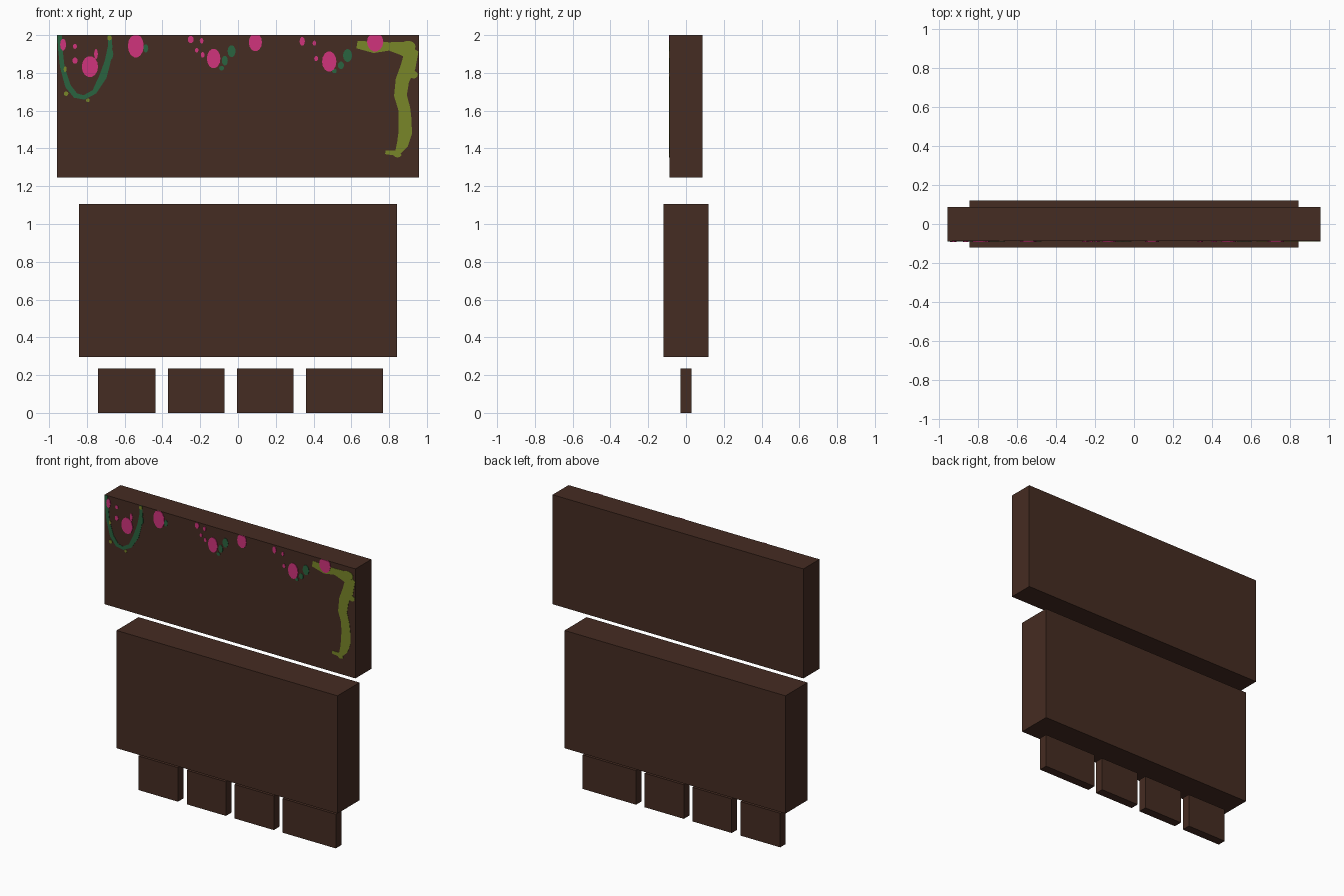
import bpy, bmesh, math
from mathutils import Vector


def material(name, rgb):
    m = bpy.data.materials.new(name)
    m.diffuse_color = (*rgb, 1)
    return m


WOOD = material("dark_wood", (0.060, 0.025, 0.016))
PINK = material("petal_pink", (0.63, 0.034, 0.20))
GREEN = material("leaf_green", (0.023, 0.125, 0.050))
OLIVE = material("vine_olive", (0.19, 0.24, 0.022))

HALF_W, TOP, FACE_Y = 0.957, 2.0, -0.087


def finish(name, bm, mat):
    bmesh.ops.recalc_face_normals(bm, faces=bm.faces)
    me = bpy.data.meshes.new(name)
    bm.to_mesh(me)
    bm.free()
    me.materials.append(mat)
    ob = bpy.data.objects.new(name, me)
    bpy.context.collection.objects.link(ob)
    return ob


def board(name, x0, x1, half_y, z0, z1):
    bm = bmesh.new()
    bmesh.ops.create_cube(bm, size=1)
    for v in bm.verts:
        v.co = ((x0 + x1) / 2 + v.co.x * (x1 - x0), v.co.y * 2 * half_y,
                (z0 + z1) / 2 + v.co.z * (z1 - z0))
    return finish(name, bm, WOOD)


def plate(name, polys, mat, lift):
    """Thin plates on the sign face, trimmed to the board's edges."""
    bm = bmesh.new()
    for poly in polys:
        pts = []
        for x, z in poly:
            p = (max(-HALF_W, min(HALF_W, x)), min(TOP, z))
            if p not in pts:
                pts.append(p)
        front = [bm.verts.new((x, FACE_Y - lift, z)) for x, z in pts]
        back = [bm.verts.new((x, FACE_Y, z)) for x, z in pts]
        bm.faces.new(front)
        bm.faces.new(back[::-1])
        n = len(pts)
        for i in range(n):
            j = (i + 1) % n
            bm.faces.new((front[j], front[i], back[i], back[j]))
    return finish(name, bm, mat)


def oval(x, z, rx, rz, n=14):
    return [(x + rx * math.cos(2 * math.pi * i / n),
             z + rz * math.sin(2 * math.pi * i / n)) for i in range(n)]


def ribbon(path):
    """Quads along a path of (x, z, half width)."""
    sides = []
    for i, (x, z, w) in enumerate(path):
        a, b = path[max(i - 1, 0)], path[min(i + 1, len(path) - 1)]
        d = Vector((b[0] - a[0], b[1] - a[1])).normalized()
        sides.append(((x - d.y * w, z + d.x * w), (x + d.y * w, z - d.x * w)))
    return [(p[0], p[1], q[1], q[0]) for p, q in zip(sides, sides[1:])]


# Hanging sign boards
board("top_board", -HALF_W, HALF_W, 0.087, 1.245, TOP)
board("middle_board", -0.843, 0.843, 0.12, 0.295, 1.107)
for i, (a, b) in enumerate([(-0.74, -0.437), (-0.37, -0.071),
                            (-0.005, 0.294), (0.36, 0.767)]):
    board(f"bottom_tag_{i + 1}", a, b, 0.03, 0, 0.235)

# Painted green loop at the left corner
loop = [(-.945, 2, .012), (-.94, 1.92, .012), (-.93, 1.83, .012), (-.90, 1.73, .015),
        (-.86, 1.68, .014), (-.815, 1.67, .012), (-.76, 1.70, .013), (-.715, 1.78, .020),
        (-.69, 1.86, .016), (-.677, 1.94, .012), (-.68, 2, .010)]
plate("green_vine_loop", ribbon(loop), GREEN, 0.002)

# Painted olive vine at the right corner
vine = [(.63, 1.95, .020), (.72, 1.935, .030), (.80, 1.94, .022), (.87, 1.93, .036),
        (.915, 1.90, .042), (.90, 1.83, .040), (.87, 1.76, .036), (.86, 1.68, .034),
        (.88, 1.61, .032), (.885, 1.55, .034), (.885, 1.48, .036), (.87, 1.42, .030),
        (.84, 1.375, .016), (.78, 1.38, .010)]
plate("olive_vine", ribbon(vine), OLIVE, 0.002)
buds = [(-.91, 1.69, .012, .012), (-.795, 1.655, .01, .01), (-.915, 1.82, .008, .015),
        (-.68, 1.985, .012, .013), (.93, 1.79, .022, .02), (.90, 1.94, .04, .03),
        (.845, 1.365, .02, .012)]
plate("olive_buds", [oval(*b) for b in buds], OLIVE, 0.003)

# Leaves
leaves = [(-.07, 1.865, .016, .026), (-.034, 1.915, .021, .032), (-.087, 1.825, .013, .012),
          (-.488, 1.93, .013, .022), (.58, 1.892, .024, .034), (.545, 1.84, .016, .02),
          (.51, 1.81, .013, .012), (-.675, 1.90, .015, .03)]
plate("leaves", [oval(*b) for b in leaves], GREEN, 0.003)

# Blossoms and small petals
blossoms = [(-.784, 1.833, .043, .056), (-.541, 1.943, .042, .062), (-.129, 1.876, .036, .052),
            (.092, 1.962, .035, .048), (.483, 1.86, .038, .054), (.726, 1.965, .043, .052)]
plate("blossoms", [oval(*b) for b in blossoms], PINK, 0.004)
petals = [(-.926, 1.95, .016, .032), (-.863, 1.94, .011, .013), (-.863, 1.865, .014, .017),
          (-.752, 1.90, .010, .027), (-.25, 1.977, .016, .020), (-.193, 1.97, .010, .015),
          (-.219, 1.92, .010, .012), (-.187, 1.895, .010, .015), (.34, 1.967, .014, .024),
          (.404, 1.957, .009, .014), (.414, 1.876, .011, .014)]
plate("small_petals", [oval(*b, 10) for b in petals], PINK, 0.004)
